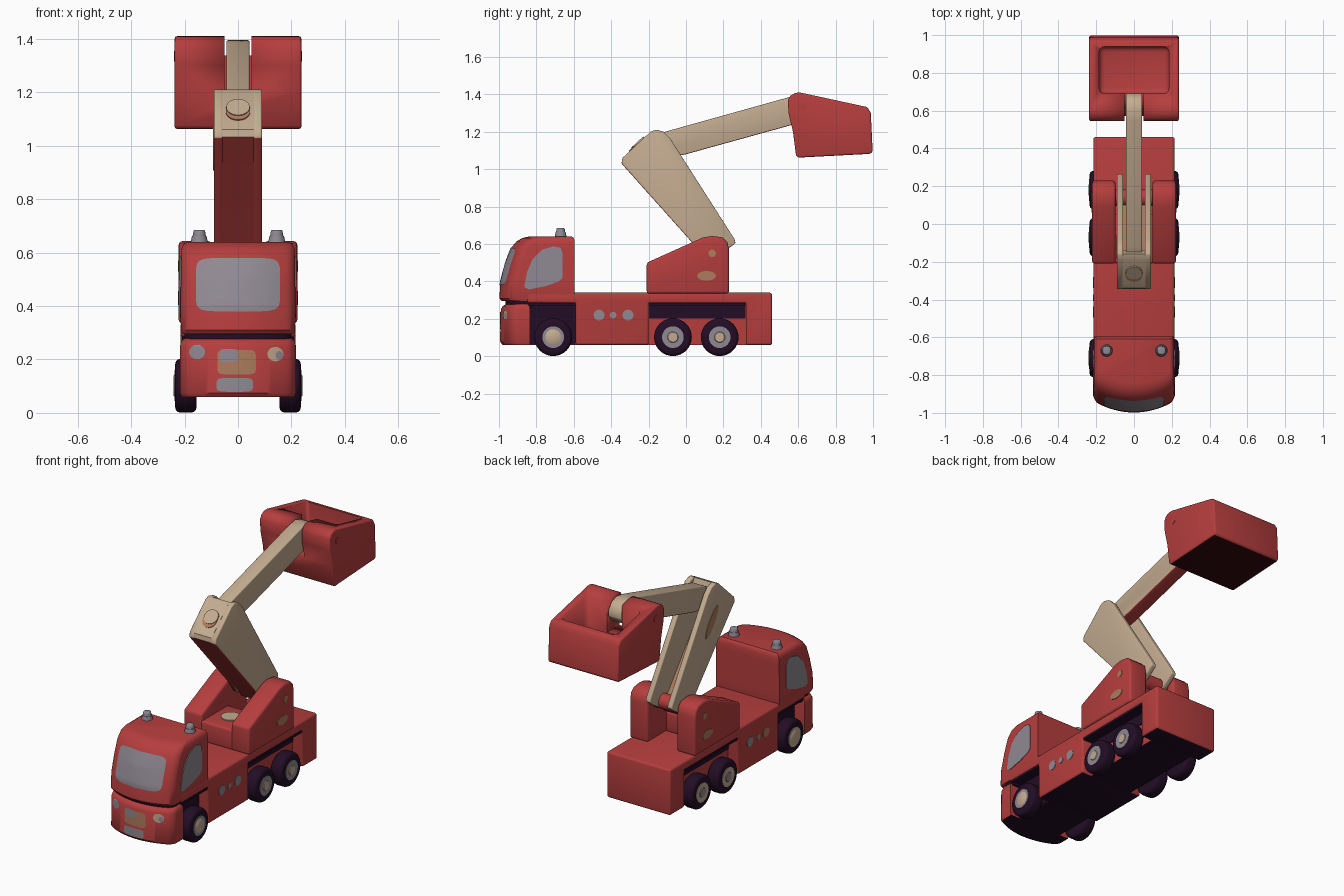
import bpy, bmesh, math
from mathutils import Vector, Matrix

if "Cube" in bpy.data.objects:
    bpy.data.objects.remove(bpy.data.objects["Cube"])


def material(name, rgb):
    m = bpy.data.materials.new(name)
    m.diffuse_color = (*rgb, 1)
    m.use_nodes = True
    m.node_tree.nodes["Principled BSDF"].inputs["Base Color"].default_value = m.diffuse_color
    return m


RED = material("red paint", (0.47, 0.048, 0.048))
TAN = material("tan", (0.55, 0.41, 0.28))
GREY = material("lilac grey", (0.28, 0.25, 0.29))
DARK = material("dark purple", (0.016, 0.004, 0.018))
BROWN = material("light brown", (0.42, 0.2, 0.11))
MAROON = material("dark maroon", (0.03, 0.002, 0.004))


def finish(bm, name, mats, rule=None, closed=True):
    if closed:
        bmesh.ops.recalc_face_normals(bm, faces=bm.faces)
    bm.normal_update()
    if rule:
        for f in bm.faces:
            f.material_index = int(rule(f))
    me = bpy.data.meshes.new(name)
    bm.to_mesh(me)
    bm.free()
    ob = bpy.data.objects.new(name, me)
    bpy.context.collection.objects.link(ob)
    for m in mats:
        me.materials.append(m)
    bpy.ops.object.select_all(action='DESELECT')
    ob.select_set(True)
    bpy.context.view_layer.objects.active = ob
    bpy.ops.object.shade_smooth_by_angle(angle=math.radians(38))
    return ob


def bevel(bm, width):
    edges = [e for e in bm.edges if e.calc_face_angle(0) > math.radians(38)]
    bmesh.ops.bevel(bm, geom=edges, offset=width, segments=3, profile=0.5,
                    affect='EDGES', clamp_overlap=True)


def prism(name, pts, x0, x1, mats, width=0.0, rule=None):
    """Side profile (y, z) extruded across x."""
    bm = bmesh.new()
    a = [bm.verts.new((x0, y, z)) for y, z in pts]
    b = [bm.verts.new((x1, y, z)) for y, z in pts]
    n = len(pts)
    bm.faces.new(a)
    bm.faces.new(b[::-1])
    for i in range(n):
        bm.faces.new((a[i], b[i], b[(i + 1) % n], a[(i + 1) % n]))
    bmesh.ops.recalc_face_normals(bm, faces=bm.faces)
    if width:
        bevel(bm, width)
    return finish(bm, name, mats, rule)


def box(name, lo, hi, mats, width=0.0, rule=None):
    (x0, y0, z0), (x1, y1, z1) = lo, hi
    return prism(name, [(y0, z0), (y1, z0), (y1, z1), (y0, z1)], x0, x1, mats, width, rule)


def disc(name, centre, axis, r, depth, mats, r2=None, width=0.0):
    bm = bmesh.new()
    bmesh.ops.create_cone(bm, cap_ends=True, segments=32, radius1=r,
                          radius2=r if r2 is None else r2, depth=depth)
    if width:
        bevel(bm, width)
    rot = Vector((0, 0, 1)).rotation_difference(Vector(axis)).to_matrix().to_4x4()
    bm.transform(Matrix.Translation(centre) @ rot)
    return finish(bm, name, mats)


def oval(cy, cz, ry, rz, turn=0.0, n=24):
    c, s = math.cos(turn), math.sin(turn)
    pts = [(ry * math.cos(t * math.tau / n), rz * math.sin(t * math.tau / n)) for t in range(n)]
    return [(cy + c * u - s * v, cz + s * u + c * v) for u, v in pts]


# Cab: levels of (z, front y, half width, back y), front bowed in plan
UPPER = [(0.295, -0.985, 0.208, -0.6), (0.31, -0.998, 0.214, -0.595), (0.4, -0.992, 0.215, -0.595),
         (0.5, -0.965, 0.214, -0.595), (0.58, -0.935, 0.213, -0.595), (0.615, -0.905, 0.211, -0.595),
         (0.632, -0.875, 0.204, -0.6), (0.64, -0.84, 0.19, -0.61)]
LOWER = [(0.06, -0.98, 0.21, -0.835), (0.075, -0.992, 0.217, -0.835), (0.25, -0.99, 0.217, -0.835),
         (0.268, -0.98, 0.213, -0.838), (0.28, -0.96, 0.2, -0.85)]


def bow(x, w=0.215):
    c = max(0, min(1, (abs(x) - w + 0.03) / 0.03))
    return 0.06 * (x / 0.215) ** 2 + 0.03 * (1 - math.sqrt(1 - c * c))


def loft(name, levels, mats, rule=None):
    bm = bmesh.new()
    rings = []
    for z, front, w, back in levels:
        xs = [w * math.sin(math.pi * (i / 36 - 0.5)) for i in range(37)]
        ring = [(x, front + bow(x, w), z) for x in xs] + [(w, back, z), (-w, back, z)]
        rings.append([bm.verts.new(p) for p in ring])
    n = len(rings[0])
    for a, b in zip(rings, rings[1:]):
        for i in range(n):
            j = (i + 1) % n
            bm.faces.new((a[i], a[j], b[j], b[i]))
    bm.faces.new(rings[0])
    bm.faces.new(rings[-1])
    return finish(bm, name, mats, rule)


def front_patch(name, levels, cx, cz, rx, rz, power, mats, lift=0.003):
    """Painted detail following the bowed cab front."""
    def surf(x, z):
        for a, b in zip(levels, levels[1:]):
            if a[0] <= z <= b[0]:
                t = (z - a[0]) / (b[0] - a[0])
                return a[1] + t * (b[1] - a[1]) + bow(x) - lift
    bm = bmesh.new()
    sp = lambda v: math.copysign(abs(v) ** power, v)
    rings = []
    for k in range(1, 9):
        ring = []
        for i in range(40):
            t = math.tau * i / 40
            x, z = cx + rx * k / 8 * sp(math.cos(t)), cz + rz * k / 8 * sp(math.sin(t))
            ring.append(bm.verts.new((x, surf(x, z), z)))
        rings.append(ring)
    bm.faces.new(rings[0])
    for a, b in zip(rings, rings[1:]):
        for i in range(40):
            j = (i + 1) % 40
            bm.faces.new((a[i], b[i], b[j], a[j]))
    bm.normal_update()
    bmesh.ops.reverse_faces(bm, faces=[f for f in bm.faces if f.normal.y > 0])
    finish(bm, name, mats, closed=False)


under = lambda f: f.normal.z < -0.9 and f.calc_center_median().z < 0.08
loft("cab_upper", UPPER, [RED])
loft("cab_lower", LOWER, [RED, DARK], under)
loft("cab_groove", [(0.26, -0.965, 0.2, -0.82), (0.31, -0.965, 0.2, -0.82)], [DARK])
front_patch("windscreen", UPPER, 0, 0.48, 0.158, 0.1, 0.3, [GREY])
front_patch("grille", LOWER, -0.005, 0.19, 0.072, 0.046, 0.3, [BROWN])
front_patch("grille_badge_plate", LOWER, -0.035, 0.215, 0.034, 0.024, 0.4, [GREY], 0.005)
front_patch("number_plate", LOWER, -0.012, 0.105, 0.068, 0.026, 0.4, [GREY])
front_patch("left_headlight", LOWER, -0.153, 0.228, 0.03, 0.027, 1, [GREY])
front_patch("right_headlight", LOWER, 0.14, 0.22, 0.03, 0.027, 1, [TAN])
front_patch("right_headlight_spot", LOWER, 0.155, 0.215, 0.014, 0.016, 1, [GREY], 0.005)

# Chassis with open wheel arches, inner spine and dark arch liners
prism("chassis", [(-0.85, 0.285), (-0.59, 0.285), (-0.59, 0.06), (-0.2, 0.06), (-0.2, 0.285),
                  (0.32, 0.285), (0.32, 0.06), (0.46, 0.06), (0.46, 0.34), (-0.85, 0.34)],
      -0.215, 0.215, [RED, DARK], 0.012, under)
box("spine", (-0.145, -0.9, 0.06), (0.145, 0.4, 0.3), [RED, DARK], 0, under)
for name, y0, y1, z0 in (("front_arch_liner", -0.834, -0.592, 0.06), ("rear_arch_liner", -0.198, 0.318, 0.2)):
    box(name, (-0.15, y0, z0 + 0.002), (0.15, y1, 0.284), [DARK])
    box(name + "_roof", (-0.21, y0, 0.272), (0.21, y1, 0.284), [DARK])

# Parts repeated on both sides
for s, side in ((1, "right"), (-1, "left")):
    for i, y in enumerate((-0.71, -0.07, 0.18)):
        n = f"{side}_wheel_{i + 1}"
        disc(n, (s * 0.195, y, 0.102), (s, 0, 0), 0.101, 0.08, [DARK], width=0.02)
        disc(n + "_hub", (s * 0.234, y, 0.102), (s, 0, 0), 0.058, 0.008, [GREY if s > 0 else TAN])
        disc(n + "_cap", (s * 0.238, y, 0.102), (s, 0, 0), 0.048 if i == 0 else 0.032, 0.008,
             [TAN if i == 0 or s > 0 else GREY], 0.036 if i == 0 else 0.026)
    prism(side + "_window", [(-0.865, 0.37), (-0.85, 0.45), (-0.82, 0.52), (-0.77, 0.57), (-0.71, 0.587),
                             (-0.67, 0.58), (-0.66, 0.55), (-0.66, 0.42), (-0.68, 0.4), (-0.75, 0.375),
                             (-0.84, 0.357)], s * 0.21, s * 0.218, [GREY])
    for k, (y, r) in enumerate(((-0.465, 0.029), (-0.39, 0.018), (-0.31, 0.029))):
        prism(f"{side}_lamp_{k + 1}", oval(y, 0.22, r, r), s * 0.211, s * 0.218,
              [BROWN if s < 0 and k == 0 else GREY])
    disc(side + "_beacon", (s * 0.145, -0.67, 0.648), (0, 0, 1), 0.033, 0.03, [GREY], 0.027)
    disc(side + "_beacon_top", (s * 0.145, -0.67, 0.67), (0, 0, 1), 0.026, 0.03, [GREY], 0.021, 0.005)
    # Turret cheek with painted marks
    prism(side + "_turret_cheek", [(-0.21, 0.335), (0.23, 0.335), (0.23, 0.57), (0.222, 0.61), (0.195, 0.635),
                                   (0.14, 0.643), (0.09, 0.635), (-0.21, 0.5)],
          s * 0.098, s * 0.222, [RED], 0.014)
    prism(side + "_turret_mark", oval(0.11, 0.43, 0.05, 0.026), s * 0.218, s * 0.225, [BROWN])
    prism(side + "_turret_bolt", oval(0.14, 0.55, 0.02, 0.02), s * 0.218, s * 0.225, [BROWN])
    # Lower arm plate, its front edge painted red
    prism(side + "_lower_arm_plate", [(-0.345, 1.03), (-0.34, 1.06), (-0.19, 1.2), (-0.16, 1.212), (-0.12, 1.2),
                                      (-0.085, 1.165), (0.26, 0.625), (0.265, 0.605), (0.22, 0.57),
                                      (0.14, 0.52), (0.08, 0.54), (0.04, 0.6)],
          s * 0.057, s * 0.09, [TAN, RED], 0.006, lambda f: f.normal.y < -0.5 and f.normal.z < -0.45)
    prism(side + "_bucket_bolt", oval(0.625, 1.335, 0.022, 0.02), s * 0.23, s * 0.239, [RED])
prism("left_arm_mark", oval(-0.12, 0.99, 0.1, 0.027, -0.95), -0.087, -0.093, [BROWN])

# Turret base and pivot
box("turret_base", (-0.11, -0.208, 0.335), (0.11, 0.05, 0.46), [RED], 0.012)
disc("turret_cap", (0, -0.07, 0.461), (0, 0, 1), 0.055, 0.008, [TAN])
disc("arm_pivot", (0, 0.14, 0.57), (1, 0, 0), 0.045, 0.22, [RED])

# Lower arm web (brown inside) and head between the plates
prism("lower_arm_web", [(-0.342, 1.03), (0.04, 0.602), (0.12, 0.5), (0.15, 0.53), (-0.27, 1.06)],
      -0.06, 0.06, [RED, BROWN], 0, lambda f: f.normal.y > 0.5 and f.normal.z > 0.4)
prism("lower_arm_head", [(-0.344, 1.032), (-0.34, 1.06), (-0.19, 1.2), (-0.16, 1.21), (-0.14, 1.16),
                         (-0.29, 1.0)], -0.06, 0.06, [TAN])
disc("arm_head_mark", (0, -0.27, 1.125), (0, -0.68, 0.73), 0.045, 0.009, [BROWN])
disc("arm_head_knob", (0, -0.256, 1.14), (0, -0.68, 0.73), 0.044, 0.014, [TAN])

# Upper arm with red underside
prism("upper_arm", [(-0.17, 1.1), (-0.17, 1.17), (-0.12, 1.198), (0.55, 1.385), (0.61, 1.395), (0.66, 1.38),
                    (0.69, 1.34), (0.69, 1.3), (0.66, 1.265), (0.56, 1.235), (0.0, 1.08), (-0.1, 1.06)],
      -0.043, 0.043, [TAN, RED], 0.006, lambda f: f.normal.z < -0.5 and f.calc_center_median().y < 0.6)

# Bucket hollowed from the top, slotted for the arm, dark underneath
bucket = prism("bucket", [(0.545, 1.37), (0.56, 1.395), (0.585, 1.408), (0.61, 1.41), (0.97, 1.332),
                          (0.988, 1.3), (0.998, 1.095), (0.985, 1.082), (0.6, 1.062), (0.588, 1.075),
                          (0.572, 1.2), (0.548, 1.3)], -0.237, 0.237, [RED, MAROON], 0.014,
               lambda f: f.normal.z < -0.9)
for name, lo, hi in (("cavity_cutter", (-0.185, 0.69, 1.14), (0.185, 0.94, 1.6)),
                     ("slot_cutter", (-0.05, 0.5, 1.2), (0.05, 0.75, 1.6))):
    cutter = box(name, lo, hi, [RED], 0.03 if name[0] == "c" else 0)
    cutter.hide_render = True
    mod = bucket.modifiers.new(name, 'BOOLEAN')
    mod.operation, mod.object, mod.solver = 'DIFFERENCE', cutter, 'EXACT'
    bpy.context.view_layer.objects.active = bucket
    bpy.ops.object.modifier_apply(modifier=name)
    bpy.data.objects.remove(cutter)
